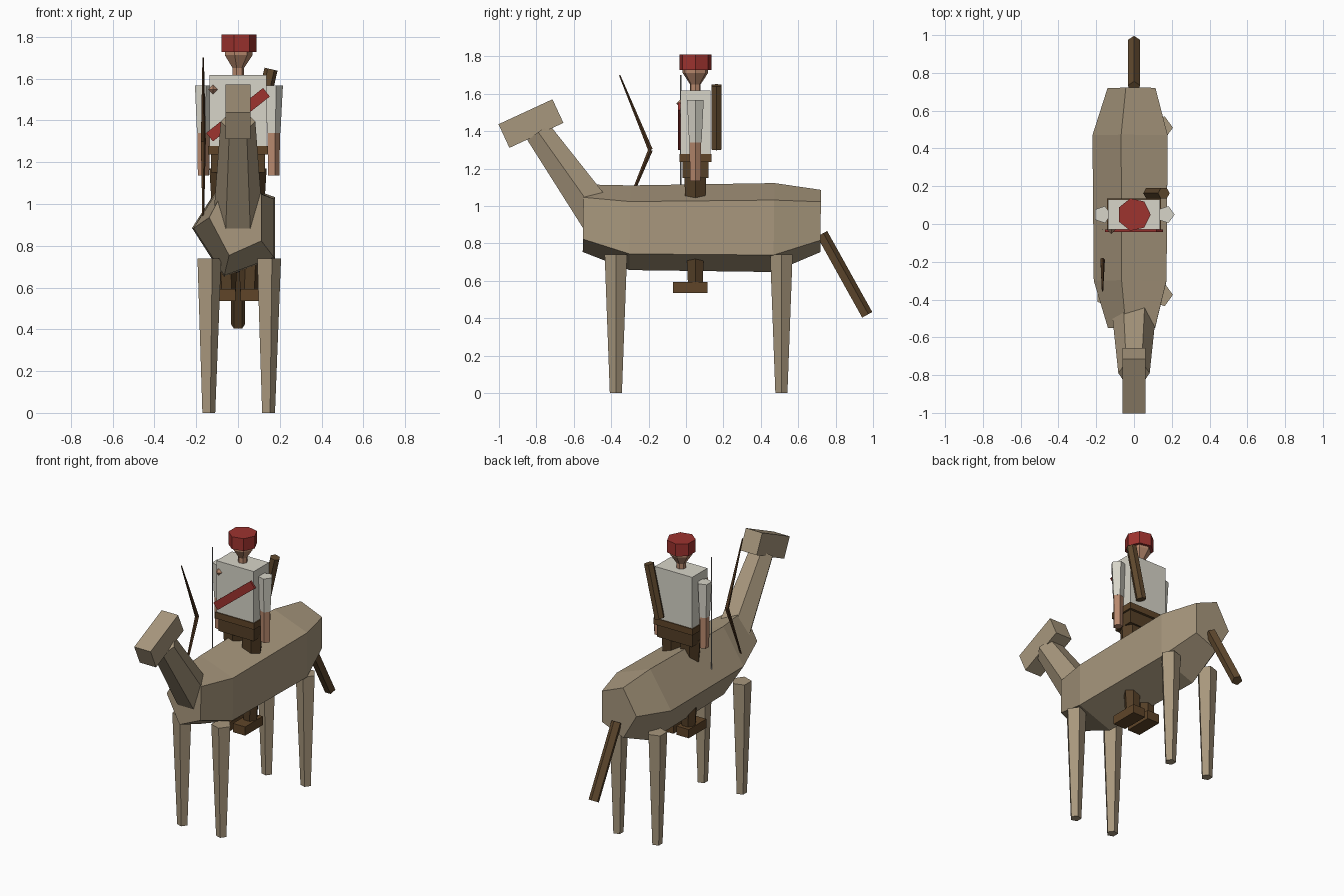
import bpy, bmesh, math
from mathutils import Vector, Matrix

cube = bpy.data.objects.get("Cube")
if cube:
    bpy.data.objects.remove(cube, do_unlink=True)


def material(name, r, g, b):
    m = bpy.data.materials.new(name)
    m.use_nodes = True
    m.diffuse_color = (r, g, b, 1)
    m.node_tree.nodes["Principled BSDF"].inputs["Base Color"].default_value = (r, g, b, 1)
    return m


TAN = material("tan hide", 0.39, 0.31, 0.205)
CLOTH = material("off white cloth", 0.68, 0.66, 0.58)
RED = material("red cloth", 0.34, 0.033, 0.028)
SKIN = material("skin", 0.48, 0.25, 0.155)
LEATHER = material("brown leather", 0.115, 0.06, 0.022)
TROUSER = material("dark brown trousers", 0.09, 0.05, 0.02)
WOOD = material("brown wood", 0.115, 0.065, 0.027)
DARK = material("dark wood", 0.08, 0.038, 0.015)
GREY = material("grey cord", 0.35, 0.35, 0.35)


def finish(name, bm, mat):
    bmesh.ops.recalc_face_normals(bm, faces=bm.faces)
    mesh = bpy.data.meshes.new(name)
    bm.to_mesh(mesh)
    bm.free()
    mesh.materials.append(mat)
    ob = bpy.data.objects.new(name, mesh)
    bpy.context.collection.objects.link(ob)
    return ob


def loft(name, stations, sides, mat, phase=0):
    """Flat-sided tube through stations of (centre, radius across x, other radius)."""
    bm = bmesh.new()
    d = (Vector(stations[-1][0]) - Vector(stations[0][0])).normalized()
    x = Vector((1, 0, 0))
    u = (x - d * d.dot(x)).normalized()
    v = d.cross(u)
    rings = []
    for c, ru, *rest in stations:
        rv = rest[0] if rest else ru
        angles = [math.radians(phase) + math.tau * i / sides for i in range(sides)]
        rings.append([bm.verts.new(Vector(c) + u * ru * math.cos(a) + v * rv * math.sin(a))
                      for a in angles])
    for a, b in zip(rings, rings[1:]):
        for i in range(sides):
            j = (i + 1) % sides
            bm.faces.new((a[i], a[j], b[j], b[i]))
    bm.faces.new(rings[0])
    bm.faces.new(rings[-1])
    return finish(name, bm, mat)


def box(name, centre, size, mat, angle=0, axis="X"):
    bm = bmesh.new()
    m = (Matrix.Translation(centre) @ Matrix.Rotation(math.radians(angle), 4, axis)
         @ Matrix.Diagonal((*size, 1)))
    bmesh.ops.create_cube(bm, size=1, matrix=m)
    return finish(name, bm, mat)


# Mount: body, neck, head, tail and legs
loft("mount_body", [((0, -0.55, 0.935), 0.138, 0.19), ((0, -0.30, 0.884), 0.213, 0.238),
                    ((0, 0.47, 0.885), 0.22, 0.25), ((0, 0.72, 0.92), 0.14, 0.175)],
     5, TAN, 180)
loft("mount_neck", [((0, -0.46, 0.93), 0.118), ((0, -0.79, 1.395), 0.083)], 6, TAN)
box("mount_head", (0, -0.829, 1.441), (0.12, 0.318, 0.139), TAN, 24.8)
loft("mount_tail", [((0, 0.725, 0.85), 0.034), ((0, 0.966, 0.417), 0.034)], 5, WOOD, -90)
for end, y in (("front", -0.375), ("back", 0.51)):
    for side, s in (("left", 1), ("right", -1)):
        loft(f"mount_{end}_{side}_leg", [((0.143 * s, y, 0), 0.034), ((0.143 * s, y, 0.74), 0.063)],
             5, TAN)

# Rider: trunk
Y = 0.05
box("rider_torso", (0, Y, 1.448), (0.273, 0.16, 0.34), CLOTH)
box("rider_belt", (0, Y, 1.257), (0.285, 0.172, 0.042), LEATHER)
box("rider_hips", (0, Y, 1.193), (0.26, 0.14, 0.086), TROUSER)
box("chest_sash", (0, -0.036, 1.427), (0.347, 0.013, 0.052), RED, -38.3, "Y")

# Rider: head and cap
loft("rider_neck", [((0, Y, 1.61), 0.029), ((0, Y, 1.67), 0.029)], 7, SKIN)
loft("rider_head", [((0, Y, 1.645), 0.025), ((0, Y, 1.712), 0.07), ((0, Y, 1.74), 0.07)], 7, SKIN)
loft("rider_cap", [((0, Y, 1.728), 0.088), ((0, Y, 1.81), 0.088)], 7, RED)

# Rider: limbs on both sides
for side, s in (("left", 1), ("right", -1)):
    x = 0.168 * s
    loft(f"{side}_sleeve", [((x, Y, 1.34), 0.035), ((x, Y, 1.567), 0.047)], 5, CLOTH)
    loft(f"{side}_forearm", [((x, Y, 1.135), 0.03), ((x, Y, 1.34), 0.033)], 5, SKIN)
    loft(f"{side}_rider_leg", [((0.055 * s, Y, 0.58), 0.046), ((0.069 * s, Y, 1.17), 0.068)],
         6, TROUSER)
    box(f"{side}_boot", (0.056 * s, 0.023, 0.564), (0.09, 0.185, 0.058), LEATHER)

# Quiver on the back
loft("quiver", [((0.08, 0.163, 1.305), 0.032), ((0.158, 0.163, 1.645), 0.032)], 6, WOOD)

# Small round clasp on the chest
bm = bmesh.new()
bmesh.ops.create_uvsphere(bm, u_segments=4, v_segments=2, radius=0.023,
                          matrix=Matrix.Translation((-0.12, -0.03, 1.548)))
finish("chest_clasp", bm, SKIN)

# Bow limbs and cord beside the mount
BX = -0.167
for part, tip in (("upper", 1.70), ("lower", 0.90)):
    loft(f"bow_{part}_limb", [((BX, -0.19, 1.30), 0.013), ((BX, -0.355, tip), 0.004)], 5, DARK)
loft("bow_cord", [((BX, -0.028, 0.90), 0.003), ((BX, -0.028, 1.70), 0.003)], 4, GREY)
